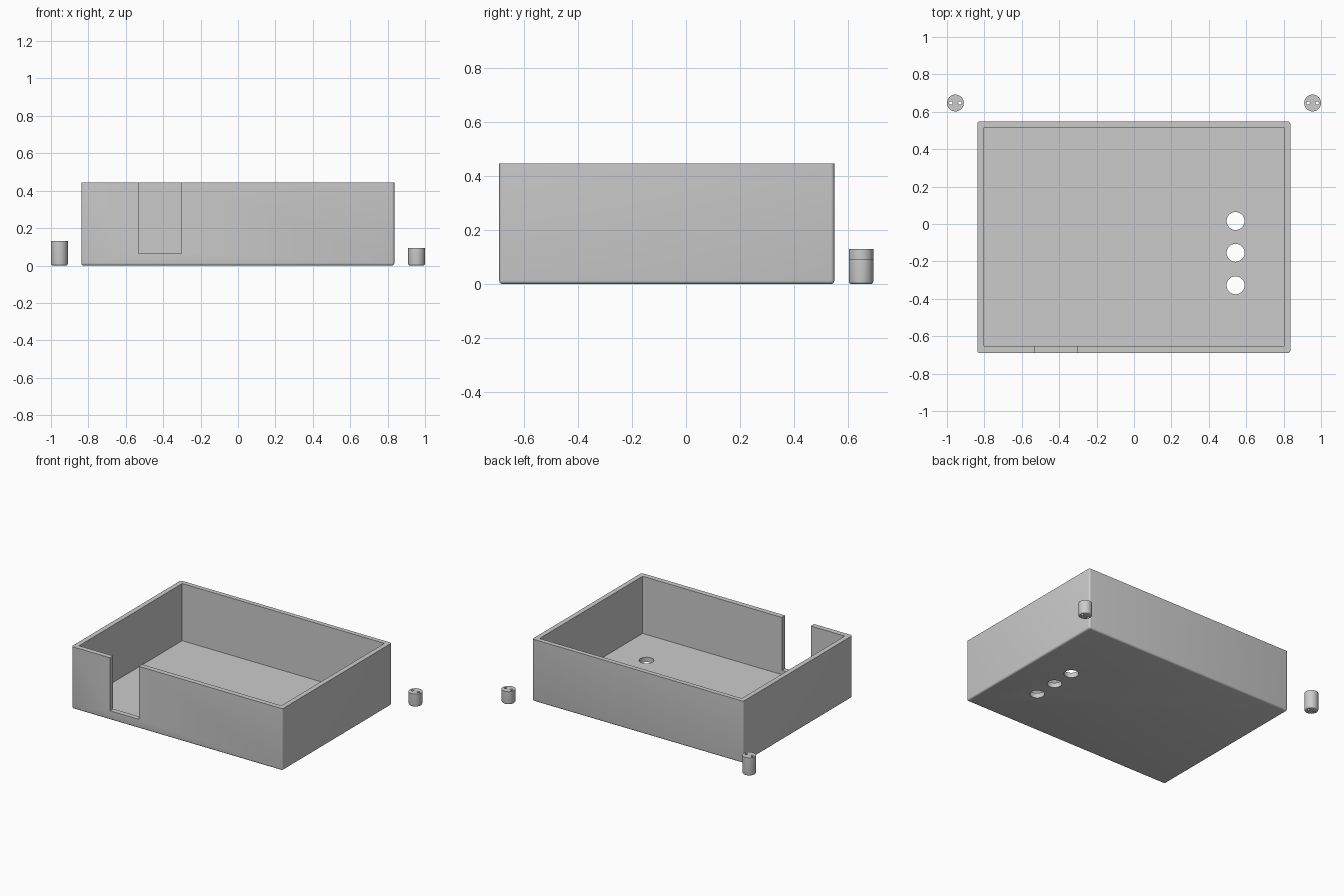
import bpy, bmesh
from mathutils import Vector

cube = bpy.data.objects.get("Cube")
if cube:
    bpy.data.objects.remove(cube, do_unlink=True)

grey = bpy.data.materials.new("light_grey")
grey.use_nodes = True
colour = (0.6, 0.6, 0.6, 1)
grey.diffuse_color = colour
grey.node_tree.nodes["Principled BSDF"].inputs["Base Color"].default_value = colour


def finish(name, bm):
    mesh = bpy.data.meshes.new(name)
    bm.to_mesh(mesh)
    bm.free()
    mesh.materials.append(grey)
    ob = bpy.data.objects.new(name, mesh)
    bpy.context.collection.objects.link(ob)
    return ob


def block(name, lo, hi, radius=0):
    """Box between two corners, optionally rounded on all but its top edges."""
    lo, hi = Vector(lo), Vector(hi)
    bm = bmesh.new()
    bmesh.ops.create_cube(bm, size=1)
    for v in bm.verts:
        v.co = (lo + hi) / 2 + v.co * (hi - lo)
    if radius:
        edges = [e for e in bm.edges if min(v.co.z for v in e.verts) < hi.z - 1e-4]
        bmesh.ops.bevel(bm, geom=edges, offset=radius, segments=4,
                        profile=0.5, affect='EDGES')
    return finish(name, bm)


def cylinder(name, x, y, z0, z1, r, segments=48, radius=0):
    """Upright cylinder, optionally rounded around its lower rim."""
    bm = bmesh.new()
    bmesh.ops.create_cone(bm, cap_ends=True, segments=segments,
                          radius1=r, radius2=r, depth=z1 - z0)
    bmesh.ops.translate(bm, verts=bm.verts, vec=(x, y, (z0 + z1) / 2))
    if radius:
        rim = [e for e in bm.edges if all(v.co.z < z0 + 1e-4 for v in e.verts)]
        bmesh.ops.bevel(bm, geom=rim, offset=radius, segments=4,
                        profile=0.5, affect='EDGES')
    return finish(name, bm)


def cut(target, cutters):
    for c in cutters:
        c.hide_render = True
        mod = target.modifiers.new("cut", 'BOOLEAN')
        mod.operation, mod.solver, mod.object = 'DIFFERENCE', 'EXACT', c
    bpy.ops.object.select_all(action='DESELECT')
    target.select_set(True)
    bpy.context.view_layer.objects.active = target
    for mod in list(target.modifiers):
        bpy.ops.object.modifier_apply(modifier=mod.name)
    for c in cutters:
        bpy.data.objects.remove(c, do_unlink=True)
    bpy.ops.object.shade_smooth_by_angle(angle=0.6)


# Open tray with a cable notch in the front wall and three floor holes
tray = block("tray", (-0.838, -0.69, 0), (0.836, 0.548, 0.445), radius=0.013)
cut(tray, [
    block("cavity", (-0.803, -0.653, 0.035), (0.801, 0.515, 0.6)),
    block("notch", (-0.533, -0.8, 0.065), (-0.303, -0.6, 0.6)),
] + [cylinder("floor_hole", 0.543, y, -0.1, 0.2, 0.048)
     for y in (0.016, -0.154, -0.328)])

# Two loose button caps, each with a pair of fine through holes
for name, x, height in (("right_button", -0.955, 0.13), ("left_button", 0.955, 0.093)):
    button = cylinder(name, x, 0.647, 0, height, 0.045, radius=0.01)
    cut(button, [cylinder("pin_hole", x + dx, 0.647, -0.1, 0.3, 0.009, segments=20)
                 for dx in (-0.024, 0.024)])
